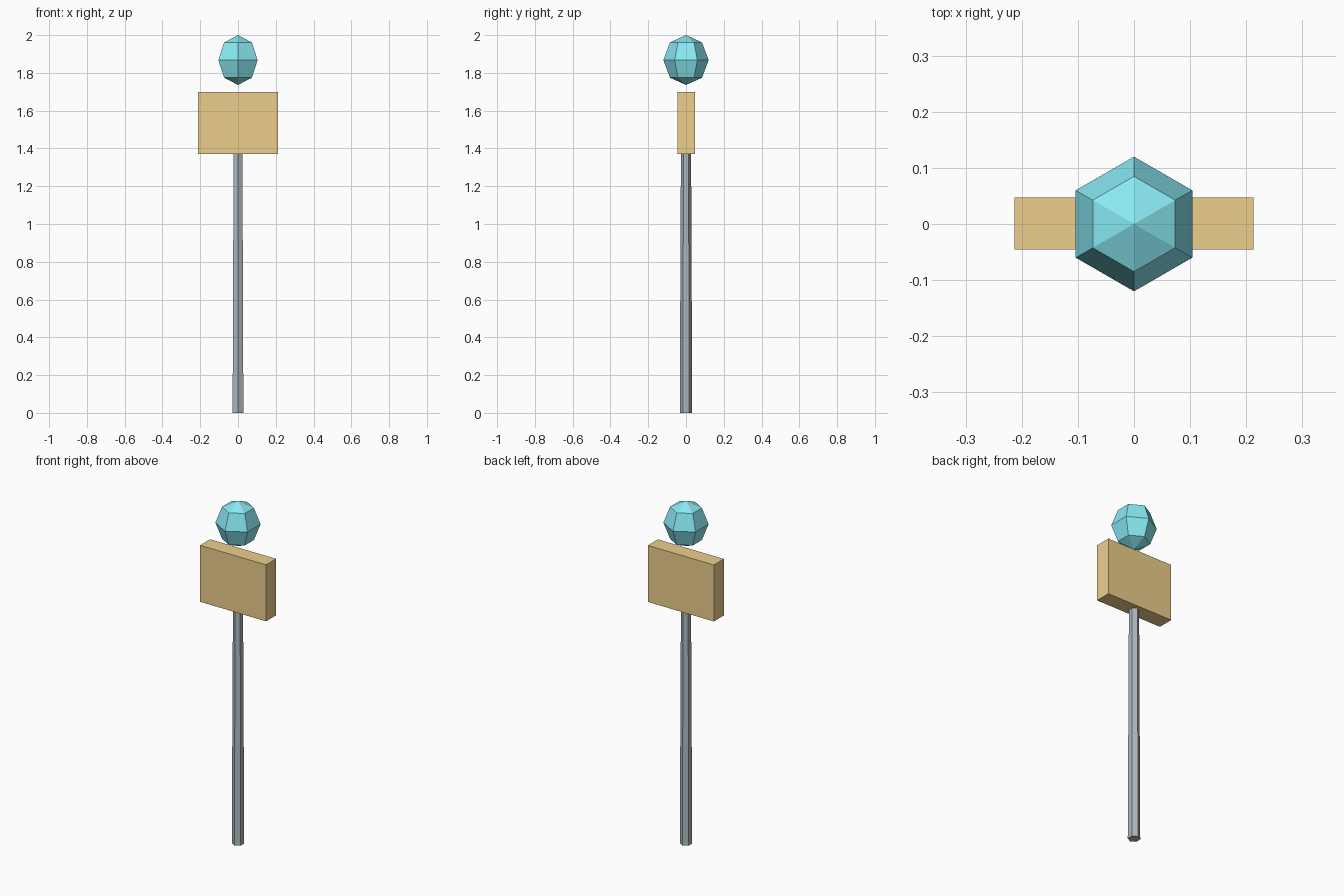
import bpy, bmesh
from math import sin, cos, pi

if "Cube" in bpy.data.objects:
    bpy.data.objects.remove(bpy.data.objects["Cube"])


def finish(name, bm, color):
    bmesh.ops.remove_doubles(bm, verts=bm.verts, dist=1e-5)
    bmesh.ops.recalc_face_normals(bm, faces=bm.faces)
    mesh = bpy.data.meshes.new(name)
    bm.to_mesh(mesh)
    bm.free()
    mat = bpy.data.materials.new(name + "_colour")
    mat.diffuse_color = (*color, 1)
    mat.use_nodes = True
    mat.node_tree.nodes["Principled BSDF"].inputs["Base Color"].default_value = mat.diffuse_color
    mesh.materials.append(mat)
    obj = bpy.data.objects.new(name, mesh)
    bpy.context.collection.objects.link(obj)
    return obj


def lathe(name, profile, color, sides=6):
    """Turn (radius, z) points into a flat-sided solid with a corner on +y."""
    bm = bmesh.new()
    rings = []
    for r, z in profile:
        if r == 0:
            rings.append([bm.verts.new((0, 0, z))] * sides)
        else:
            rings.append([bm.verts.new((r * sin(2 * pi * i / sides),
                                        r * cos(2 * pi * i / sides), z))
                          for i in range(sides)])
    for a, b in zip(rings, rings[1:]):
        for i in range(sides):
            j = (i + 1) % sides
            quad = list(dict.fromkeys((a[i], a[j], b[j], b[i])))
            bm.faces.new(quad)
    # flat end caps where the profile is open
    for (r, _), ring in ((profile[0], rings[0]), (profile[-1], rings[-1])):
        if r > 0:
            bm.faces.new(ring)
    return finish(name, bm, color)


# Tapered hexagonal pole
lathe("pole", [(0.033, 0), (0.027, 1.38)], (0.42, 0.49, 0.52))

# Sign block
bm = bmesh.new()
bmesh.ops.create_cube(bm, size=1)
bmesh.ops.scale(bm, vec=(0.426, 0.092, 0.33), verts=bm.verts)
bmesh.ops.translate(bm, vec=(0, 0.001, 1.535), verts=bm.verts)
finish("sign_block", bm, (0.85, 0.62, 0.27))

# Floating six-sided lamp ball, slightly taller than wide
ball = [(0.12 * sin(pi * k / 4) if k not in (0, 4) else 0,
         1.868 - 0.132 * cos(pi * k / 4)) for k in range(5)]
lathe("lamp_ball", ball, (0.25, 0.82, 0.9))
